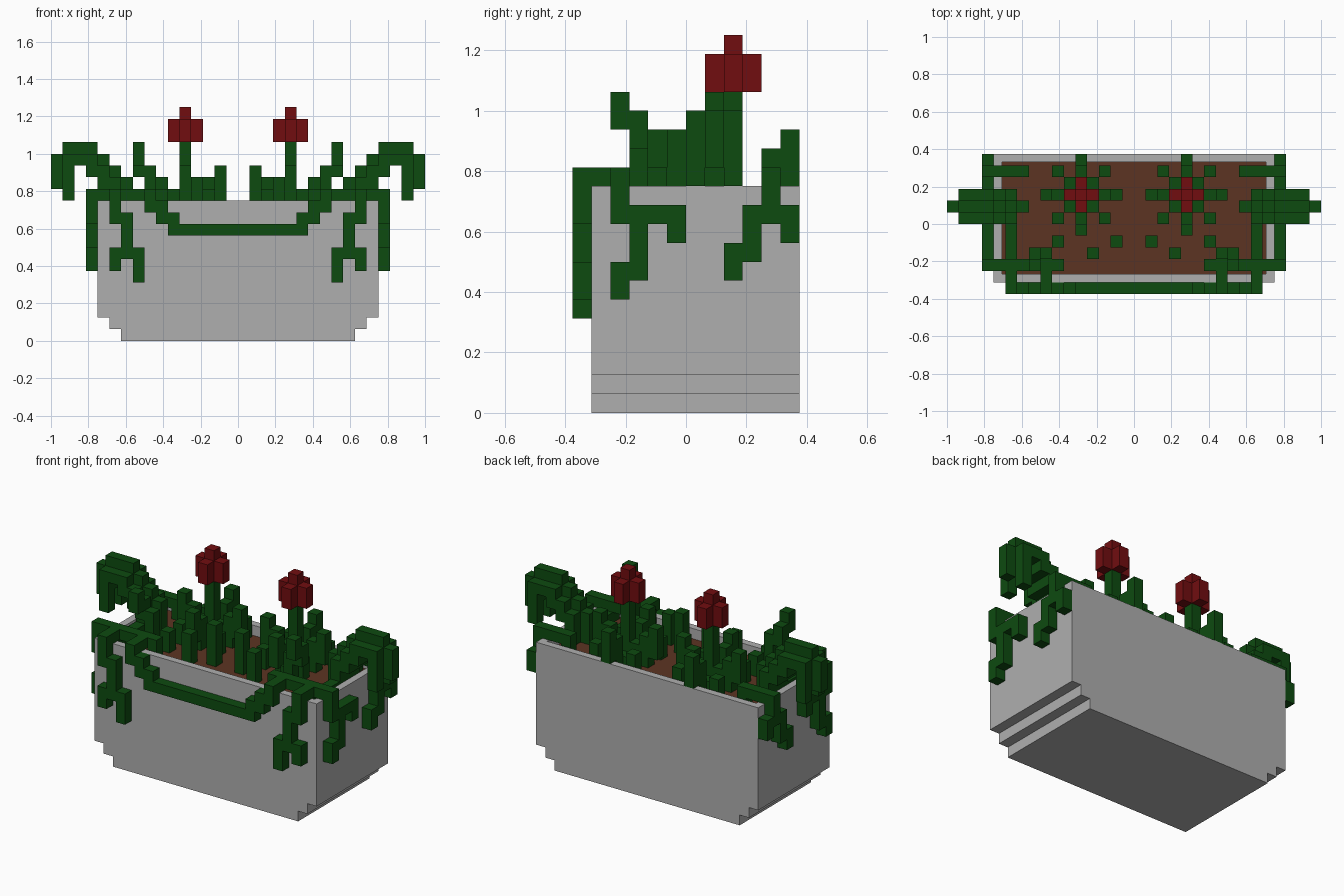
import bpy, bmesh
from mathutils import Vector

V = 1 / 16  # size of one block
if "Cube" in bpy.data.objects:
    bpy.data.objects.remove(bpy.data.objects["Cube"], do_unlink=True)


def material(name, rgb):
    mat = bpy.data.materials.new(name)
    mat.use_nodes = True
    mat.diffuse_color = (*rgb, 1)
    mat.node_tree.nodes["Principled BSDF"].inputs["Base Color"].default_value = (*rgb, 1)
    return mat


stone = material("grey_stone", (0.43, 0.43, 0.43))
earth = material("brown_earth", (0.107, 0.034, 0.016))
leaf = material("leaf_green", (0.004, 0.07, 0.005))
petal = material("petal_red", (0.165, 0.004, 0.005))


def add_object(name, bm, *mats):
    mesh = bpy.data.meshes.new(name)
    bm.to_mesh(mesh)
    bm.free()
    for mat in mats:
        mesh.materials.append(mat)
    obj = bpy.data.objects.new(name, mesh)
    bpy.context.collection.objects.link(obj)
    return obj


MOVES = {"r": (1, 0, 0), "l": (-1, 0, 0), "b": (0, 1, 0),
         "f": (0, -1, 0), "u": (0, 0, 1), "d": (0, 0, -1)}


def walk(start, steps=""):
    """Blocks visited when stepping from a start block."""
    pos = tuple(start)
    cells = {pos}
    for step in steps:
        pos = tuple(a + b for a, b in zip(pos, MOVES[step]))
        cells.add(pos)
    return cells


def column(x, y, bottom, top):
    return {(x, y, z) for z in range(bottom, top)}


def blocks(name, cells, mat):
    """Mesh of the exposed block sides, mirrored left to right."""
    cells = cells | {(-1 - x, y, z) for x, y, z in cells}
    bm = bmesh.new()
    for cell in sorted(cells):
        centre = Vector(cell) + Vector((0.5, 0.5, 0.5))
        for move in MOVES.values():
            if tuple(a + b for a, b in zip(cell, move)) in cells:
                continue
            n = Vector(move)
            u = Vector((n.y, n.z, n.x))
            w = n.cross(u)
            corners = (-u - w, u - w, u + w, w - u)
            bm.faces.new([bm.verts.new((centre + (n + c) / 2) * V) for c in corners])
    bmesh.ops.remove_doubles(bm, verts=bm.verts, dist=V / 100)
    return add_object(name, bm, mat)


# Planter: stepped profile drawn along y, with a sunken bed of earth
half = [(10, 0), (10, 1), (11, 1), (11, 2), (12, 2), (12, 12)]
profile = half + [(-x, z) for x, z in reversed(half)]
bm = bmesh.new()
front = bm.faces.new([bm.verts.new((x * V, -5 * V, z * V)) for x, z in profile])
back = bmesh.ops.extrude_face_region(bm, geom=[front], use_keep_orig=True)["geom"]
bmesh.ops.translate(bm, vec=(0, 11 * V, 0),
                    verts=[g for g in back if isinstance(g, bmesh.types.BMVert)])
bmesh.ops.recalc_face_normals(bm, faces=bm.faces)
bed = max(bm.faces, key=lambda f: f.calc_center_median().z)
bmesh.ops.inset_region(bm, faces=[bed], thickness=V)
bed = bmesh.ops.extrude_discrete_faces(bm, faces=[bed])["faces"][0]
bmesh.ops.translate(bm, vec=(0, 0, -V), verts=bed.verts)
bed.material_index = 1
add_object("planter", bm, stone, earth)

# Flowers: stem, radiating leaves and a cross-shaped bloom
FX, FY = 4, 2
stem = column(FX, FY, 11, 17)
leaves = set()
bloom = column(FX, FY, 17, 20)
for dx, dy in ((1, 0), (-1, 0), (0, 1), (0, -1)):
    leaves |= column(FX + dx, FY + dy, 11, 13 if dx else 12)
    leaves |= column(FX + 2 * dx, FY + 2 * dy, 11, 14)
    leaves |= column(FX + 3 * dx, FY + 3 * dy, 12, 15)
    bloom |= column(FX + dx, FY + dy, 17, 19)
for dx in (-1, 1):
    for dy in (-1, 1):
        leaves |= column(FX + dx, FY + dy, 11, 12)
        leaves |= column(FX + 2 * dx, FY + 2 * dy, 11, 13)
blocks("flower_stems", stem, leaf)
blocks("flower_leaves", leaves, leaf)
blocks("flower_blooms", bloom, petal)

# Small sprouts in the earth
blocks("sprouts", column(1, -2, 11, 15) | column(3, -3, 11, 14)
       | column(6, -2, 11, 13), leaf)

# Vine along the front rim, with a swag and forked hanging ends
vine = walk((6, -4, 11), "urrrrrr")
vine |= walk((7, -4, 12), "ffdldldlllll")
vine |= walk((10, -4, 12), "ffddldddldd")
vine |= walk((9, -6, 7), "rd")
blocks("front_vine", vine, leaf)

# Curled tip rising from the front vine
blocks("curled_tip", walk((7, -4, 12), "buurufu"), leaf)

# Vines hanging on the two short sides
side = walk((12, -4, 12), "ddbbbd")
side |= walk((12, -3, 10), "dddfd")
side |= walk((9, 4, 11), "urrrddbd")
side |= walk((12, 4, 10), "fddfd")
side |= walk((10, -4, 11), "bbbb")
blocks("side_vines", side, leaf)

# Large arching leaves over the short sides, with lower edges
spine = {9: (11, 14), 10: (11, 15), 11: (13, 16), 12: (14, 17),
         13: (15, 17), 14: (14, 17), 15: (13, 16)}
arch = set()
for x, (low, high) in spine.items():
    arch |= column(x, 1, low, high)
    if 9 < x < 15:
        for y in (0, 2):
            arch |= column(x, y, 12 if x == 14 else low, high - 1)
blocks("arching_leaves", arch, leaf)
